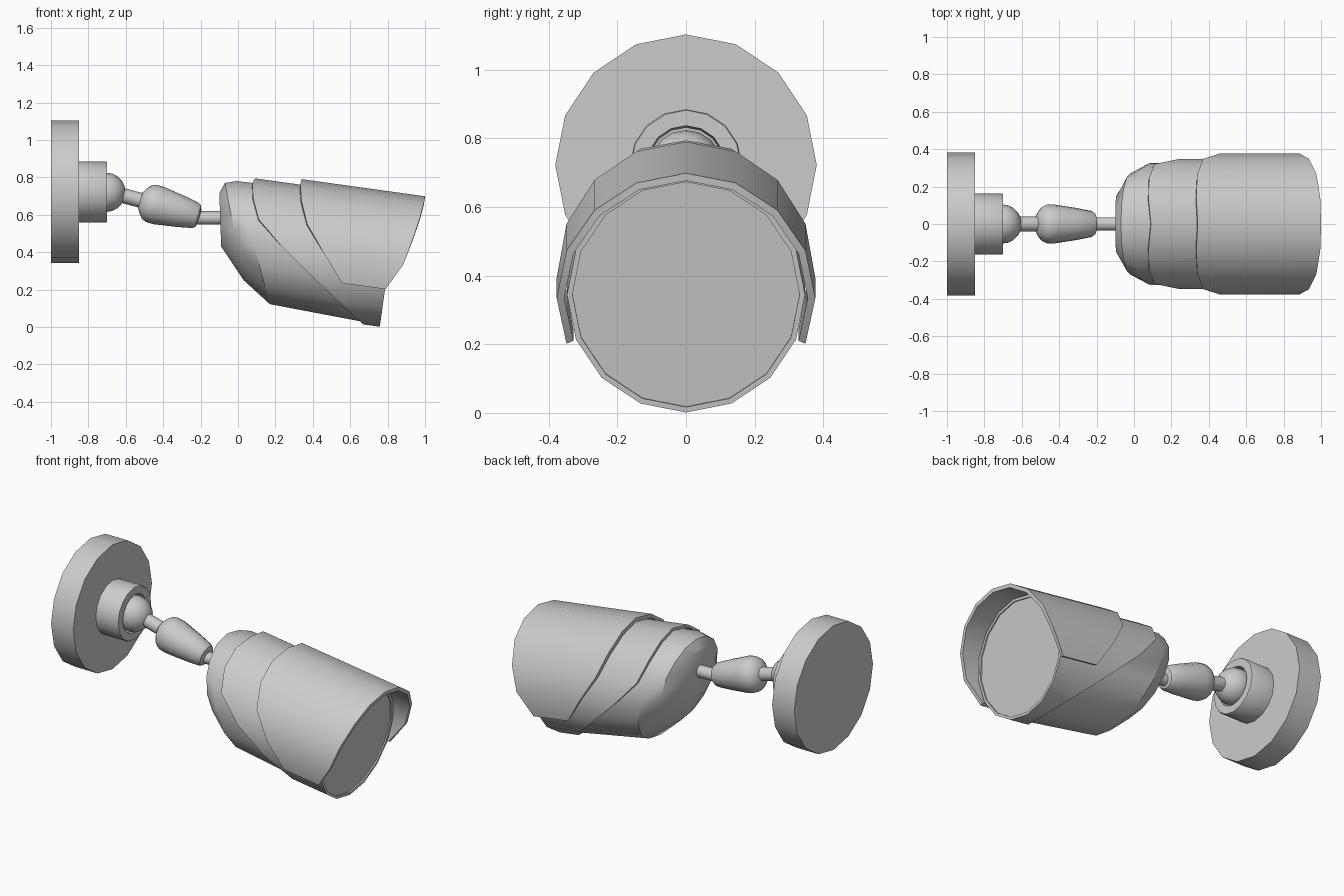
import bpy, bmesh
from math import sin, cos, radians, pi
from mathutils import Vector

if "Cube" in bpy.data.objects:
    bpy.data.objects.remove(bpy.data.objects["Cube"])

SIDES = 16
TILT = radians(7.9)
AXIS = Vector((cos(TILT), 0, -sin(TILT)))      # lamp head direction
UP = Vector((sin(TILT), 0, cos(TILT)))
SIDE = Vector((0, 1, 0))
FACE = Vector((0.806, 0, 0.345))               # centre of the lens plane


def make_object(name, bm):
    bmesh.ops.recalc_face_normals(bm, faces=bm.faces)
    mesh = bpy.data.meshes.new(name)
    bm.to_mesh(mesh)
    bm.free()
    ob = bpy.data.objects.new(name, mesh)
    bpy.context.collection.objects.link(ob)
    bpy.ops.object.select_all(action='DESELECT')
    ob.select_set(True)
    bpy.context.view_layer.objects.active = ob
    bpy.ops.object.shade_smooth_by_angle(angle=radians(32))
    return ob


def loft(name, rings, sides=SIDES):
    """Skin rings given as (centre, half-height vector, half-width)."""
    bm = bmesh.new()
    loops = []
    for c, h, w in rings:
        loops.append([bm.verts.new(c + h * cos(2 * pi * i / sides) + SIDE * w * sin(2 * pi * i / sides))
                      for i in range(sides)])
    for a, b in zip(loops, loops[1:]):
        for i in range(sides):
            j = (i + 1) % sides
            bm.faces.new((a[i], a[j], b[j], b[i]))
    bm.faces.new(loops[0])
    bm.faces.new(loops[-1])
    return make_object(name, bm)


def lathe(name, start, direction, profile, sides=SIDES):
    """Turn (distance, radius) pairs about an axis."""
    d = Vector(direction).normalized()
    up = Vector((-d.z, 0, d.x))
    return loft(name, [(Vector(start) + d * t, up * r, r) for t, r in profile], sides)


def sleeve(name, r, thick, back, front, closed):
    """Curved shell around the head; back/front edges listed from top to bottom."""
    n = len(back) - 1
    idx = list(range(-n, n)) if closed else list(range(-n, n + 1))
    bm = bmesh.new()
    sections = []
    for i in idx:
        a = 2 * pi * i / SIDES
        radial = UP * cos(a) + SIDE * sin(a)
        b, f = back[abs(i)], front[abs(i)]
        sections.append([bm.verts.new(FACE + AXIS * u + radial * q)
                         for u, q in ((b, r), (f, r), (f, r - thick), (b, r - thick))])
    pairs = list(zip(sections, sections[1:]))
    if closed:
        pairs.append((sections[-1], sections[0]))
    else:
        bm.faces.new(sections[0])
        bm.faces.new(sections[-1])
    for s, t in pairs:
        for k in range(4):
            m = (k + 1) % 4
            bm.faces.new((s[k], s[m], t[m], t[k]))
    return make_object(name, bm)


# Wall plate and socket with a recess for the ball
lathe("wall_plate", (-1, 0, 0.722), (1, 0, 0), [(0, 0.381), (0.15, 0.381)])
lathe("socket_collar", (-0.86, 0, 0.722), (1, 0, 0),
      [(0, 0.163), (0.155, 0.163), (0.16, 0.16), (0.16, 0.115), (0.11, 0.11)])

# Ball joint
lathe("ball_joint", (-0.705, 0, 0.72), (1, 0, 0),
      [(-0.104 * cos(pi * k / 10), 0.104 * sin(pi * k / 10) + 0.001) for k in range(11)])

# Arm: thin neck, tapered grip, thin neck into the head
lathe("arm_neck", (-0.65, 0, 0.712), (0.965, 0, -0.26), [(0, 0.04), (0.18, 0.04)], 12)
lathe("arm_grip", (-0.522, 0, 0.676), (0.965, 0, -0.262),
      [(0, 0.045), (0.015, 0.07), (0.035, 0.093), (0.06, 0.103), (0.10, 0.104),
       (0.22, 0.086), (0.305, 0.07), (0.32, 0.06), (0.328, 0.035)])
lathe("head_neck", (-0.24, 0, 0.583), (1, 0, 0), [(0, 0.036), (0.16, 0.036)], 12)

# Lamp head body: top/bottom points of each ring, then half-width
rings = []
for tx, tz, bx, bz, w in ((-0.10, 0.715, -0.09, 0.43, 0.15),
                          (-0.07, 0.77, 0.03, 0.25, 0.27),
                          (-0.005, 0.78, 0.17, 0.122, 0.325)):
    t, b = Vector((tx, 0, tz)), Vector((bx, 0, bz))
    rings.append(((t + b) / 2, (t - b) / 2, w))
rings.append((FACE - AXIS * 0.10, UP * 0.333, 0.333))
rings.append((FACE - AXIS * 0.008, UP * 0.333, 0.333))
loft("lamp_body", rings)

# Inner sleeve with a diagonal rear edge
sleeve("front_sleeve", 0.347, 0.016,
       [-0.770, -0.780, -0.767, -0.721, -0.572, -0.392, -0.235, -0.128, -0.089],
       [0.0] * 9, True)

# Outer visor, open underneath
sleeve("visor", 0.377, 0.022,
       [-0.522, -0.526, -0.509, -0.461, -0.350, -0.232],
       [0.144, 0.143, 0.134, 0.111, 0.079, 0.003], False)
